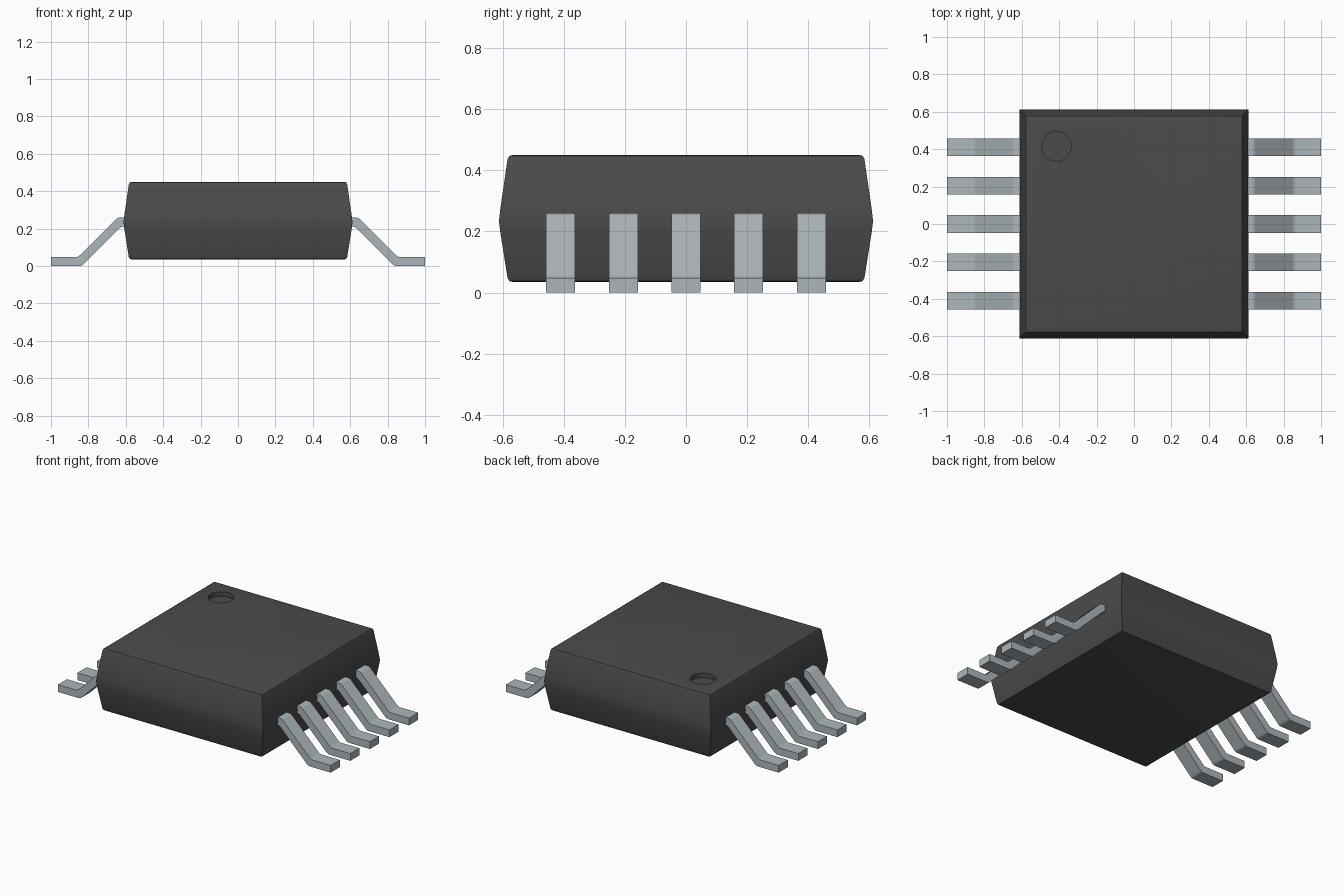
import bpy
import bmesh
from math import radians

cube = bpy.data.objects.get("Cube")
if cube:
    bpy.data.objects.remove(cube, do_unlink=True)


def make_material(name, color):
    mat = bpy.data.materials.new(name)
    mat.use_nodes = True
    mat.diffuse_color = color
    bsdf = next(n for n in mat.node_tree.nodes if n.type == 'BSDF_PRINCIPLED')
    bsdf.inputs["Base Color"].default_value = color
    return mat


def make_object(name, bm, mat):
    bmesh.ops.recalc_face_normals(bm, faces=bm.faces)
    mesh = bpy.data.meshes.new(name)
    bm.to_mesh(mesh)
    bm.free()
    mesh.materials.append(mat)
    obj = bpy.data.objects.new(name, mesh)
    bpy.context.collection.objects.link(obj)
    return obj


def select_only(obj):
    bpy.ops.object.select_all(action='DESELECT')
    obj.select_set(True)
    bpy.context.view_layer.objects.active = obj


black = make_material("dark grey plastic", (0.07, 0.07, 0.07, 1))
metal = make_material("silver metal", (0.42, 0.47, 0.50, 1))

# Body: square rings stacked along a half-width / height profile
profile = [(0.568, 0.035), (0.578, 0.038), (0.584, 0.048), (0.608, 0.2),
           (0.612, 0.235), (0.608, 0.27), (0.584, 0.437), (0.578, 0.447),
           (0.568, 0.45)]
bm = bmesh.new()
rings = [[bm.verts.new((sx * r, sy * r, z))
          for sx, sy in ((-1, -1), (1, -1), (1, 1), (-1, 1))]
         for r, z in profile]
for low, high in zip(rings, rings[1:]):
    for i in range(4):
        j = (i + 1) % 4
        bm.faces.new((low[i], low[j], high[j], high[i]))
bm.faces.new(rings[0][::-1])
bm.faces.new(rings[-1])
body = make_object("body", bm, black)

# Round index dimple sunk into the top
bpy.ops.mesh.primitive_cylinder_add(vertices=48, radius=0.078, depth=0.06,
                                    location=(-0.415, 0.415, 0.45))
cutter = bpy.context.object
cutter.name = "dimple_cutter"
cutter.hide_render = True
cutter.data.materials.append(black)
cut = body.modifiers.new("dimple", 'BOOLEAN')
cut.operation = 'DIFFERENCE'
cut.solver = 'EXACT'
cut.object = cutter
select_only(body)
bpy.ops.object.modifier_apply(modifier=cut.name)
bpy.data.objects.remove(cutter, do_unlink=True)
bpy.ops.object.shade_smooth_by_angle(angle=radians(30))

# Bent leads: upper line outwards, then lower line back
upper = [(0.58, 0.26), (0.642, 0.26), (0.855, 0.048), (1.0, 0.048)]
lower = [(1.0, 0.0), (0.835, 0.0), (0.622, 0.212), (0.58, 0.212)]
width, pitch = 0.095, 0.205


def make_lead(name, side, y):
    bm = bmesh.new()
    near, far = [[bm.verts.new((side * x, y + d * width / 2, z))
                  for x, z in upper + lower] for d in (-1, 1)]
    count = len(near)
    bm.faces.new(near)
    bm.faces.new(far[::-1])
    for i in range(count):
        j = (i + 1) % count
        bm.faces.new((near[i], far[i], far[j], near[j]))
    # Slightly rounded bends
    bends = [bm.edges.get((near[i], far[i])) for i in (1, 2, 5, 6)]
    bmesh.ops.bevel(bm, geom=bends, offset=0.012, segments=3, profile=0.5,
                    affect='EDGES')
    lead = make_object(name, bm, metal)
    select_only(lead)
    bpy.ops.object.shade_smooth_by_angle(angle=radians(30))


for side, label in ((1, "left"), (-1, "right")):
    for n in range(5):
        make_lead(f"{label}_lead_{n + 1}", side, (n - 2) * pitch)
